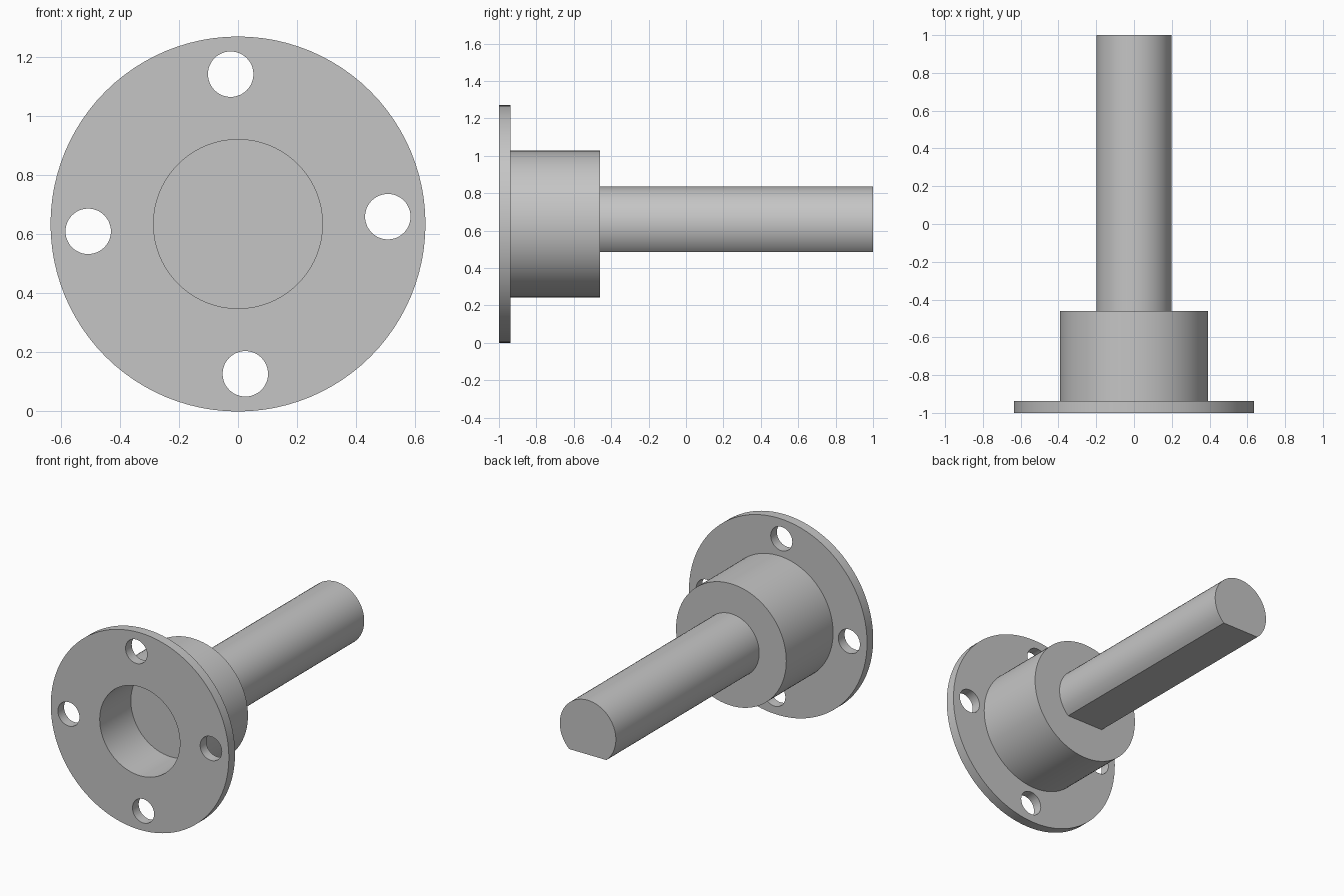
import bpy
import bmesh
from math import sin, cos, pi, radians, asin
from mathutils import Matrix, Vector

if "Cube" in bpy.data.objects:
    bpy.data.objects.remove(bpy.data.objects["Cube"])

AXIS_Z = 0.635        # height of the shared centre line
SEGMENTS = 96

grey = bpy.data.materials.new("plain_grey")
grey.use_nodes = True
grey.diffuse_color = (0.56, 0.56, 0.56, 1)
grey.node_tree.nodes["Principled BSDF"].inputs["Base Color"].default_value = (0.56, 0.56, 0.56, 1)


def finish(name, bm):
    bmesh.ops.recalc_face_normals(bm, faces=bm.faces)
    mesh = bpy.data.meshes.new(name)
    bm.to_mesh(mesh)
    bm.free()
    mesh.materials.append(grey)
    obj = bpy.data.objects.new(name, mesh)
    bpy.context.collection.objects.link(obj)
    return obj


def select_only(obj):
    bpy.ops.object.select_all(action="DESELECT")
    obj.select_set(True)
    bpy.context.view_layer.objects.active = obj


def lathe(name, profile):
    """Spin (radius, y) points around the centre line."""
    bm = bmesh.new()
    verts = [bm.verts.new((r, y, AXIS_Z)) for r, y in profile]
    edges = [bm.edges.new(pair) for pair in zip(verts, verts[1:])]
    bmesh.ops.spin(bm, geom=verts + edges, cent=(0, 0, AXIS_Z), axis=(0, 1, 0),
                   angle=2 * pi, steps=SEGMENTS, use_merge=True)
    bmesh.ops.remove_doubles(bm, verts=bm.verts, dist=0.0001)
    return finish(name, bm)


def extrude_y(name, outline, start, end):
    """Extrude an (x, z) outline along y."""
    bm = bmesh.new()
    face = bm.faces.new([bm.verts.new((x, start, z)) for x, z in outline])
    result = bmesh.ops.extrude_face_region(bm, geom=[face])
    moved = [g for g in result["geom"] if isinstance(g, bmesh.types.BMVert)]
    bmesh.ops.translate(bm, verts=moved, vec=(0, end - start, 0))
    return finish(name, bm)


# Flange and hub in one turned piece, with a blind bore in the front
body = lathe("flanged_hub", [
    (0, -0.683), (0.286, -0.683), (0.286, -1), (0.635, -1),
    (0.635, -0.937), (0.393, -0.937), (0.393, -0.46), (0, -0.46)])

# Four bolt holes, turned slightly off the square axes
bm = bmesh.new()
for i in range(4):
    angle = radians(2.8) + i * pi / 2
    centre = Vector((0.508 * cos(angle), -0.97, AXIS_Z + 0.508 * sin(angle)))
    bmesh.ops.create_cone(bm, cap_ends=True, segments=48, radius1=0.077,
                          radius2=0.077, depth=0.2,
                          matrix=Matrix.Translation(centre) @ Matrix.Rotation(pi / 2, 4, "X"))
cutter = finish("bolt_hole_cutter", bm)
cutter.hide_render = True
cut = body.modifiers.new("bolt_holes", "BOOLEAN")
cut.operation = "DIFFERENCE"
cut.solver = "EXACT"
cut.object = cutter
select_only(body)
bpy.ops.object.modifier_apply(modifier=cut.name)
bpy.data.objects.remove(cutter)

# Shaft with a flat along its underside
radius, flat_drop = 0.2, 0.15
begin = -asin(flat_drop / radius)
sweep = pi - 2 * begin
outline = [(radius * cos(begin + sweep * i / 48), AXIS_Z + radius * sin(begin + sweep * i / 48))
           for i in range(49)]
shaft = extrude_y("flatted_shaft", outline, -0.5, 1)

for obj in (body, shaft):
    select_only(obj)
    bpy.ops.object.shade_smooth_by_angle(angle=radians(30))
